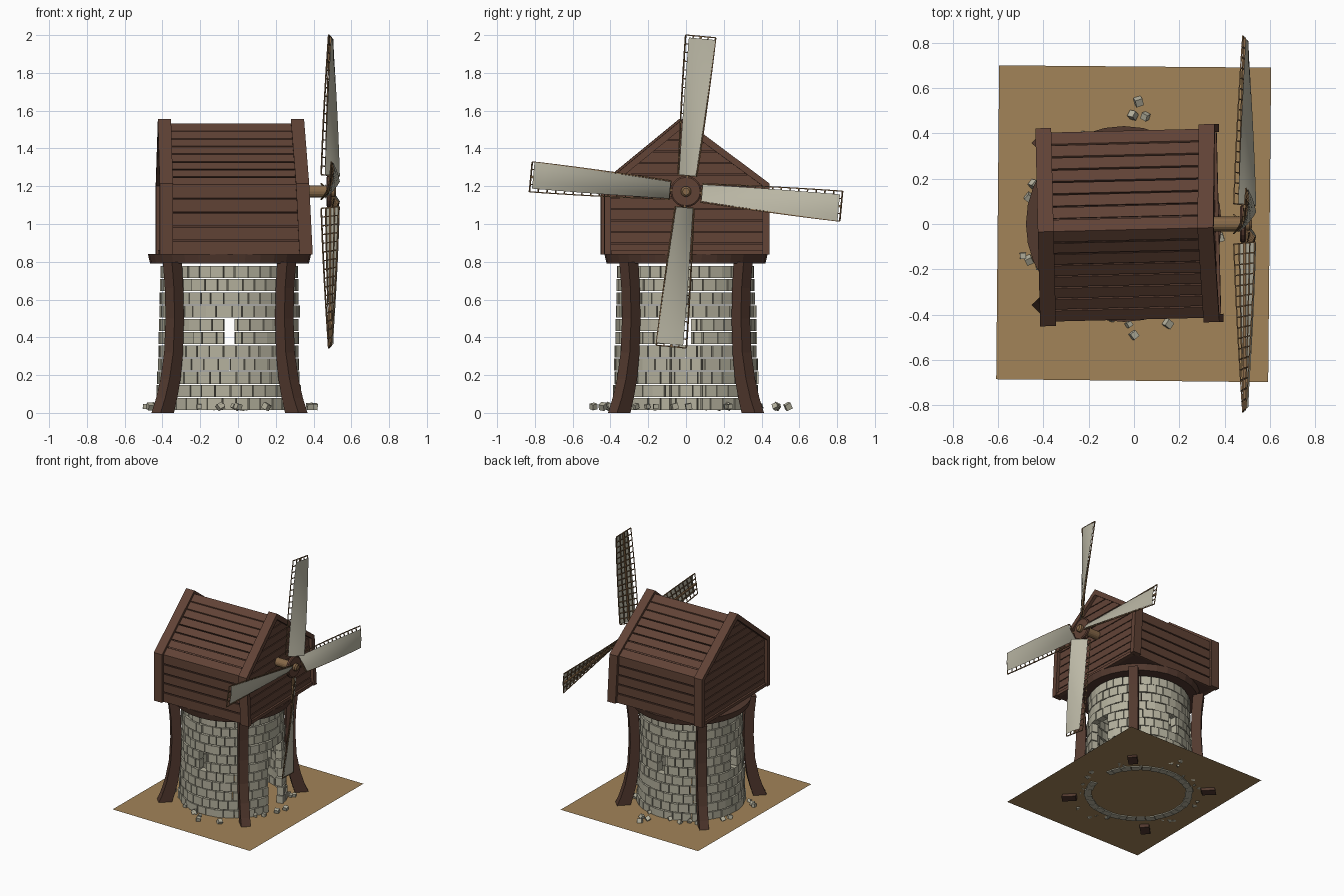
import bpy, bmesh, math, random
from mathutils import Vector, Matrix

if "Cube" in bpy.data.objects:
    bpy.data.objects.remove(bpy.data.objects["Cube"])
random.seed(4)

def mat(name, r, g, b):
    m = bpy.data.materials.new(name)
    m.diffuse_color = (r, g, b, 1)
    m.use_nodes = True
    m.node_tree.nodes["Principled BSDF"].inputs["Base Color"].default_value = m.diffuse_color
    return m

WOOD = mat("brown wood", 0.118, 0.055, 0.036)
DARK = mat("dark brown wood", 0.085, 0.041, 0.028)
STONE = mat("pale stone", 0.46, 0.44, 0.34)
SAIL = mat("sail cloth", 0.50, 0.48, 0.38)
TAN = mat("tan wood", 0.24, 0.14, 0.065)
EARTH = mat("sandy earth", 0.36, 0.23, 0.098)

def finish(bm, name, material, smooth=False):
    bmesh.ops.recalc_face_normals(bm, faces=bm.faces)
    for f in bm.faces:
        f.smooth = smooth
    me = bpy.data.meshes.new(name)
    bm.to_mesh(me)
    bm.free()
    me.materials.append(material)
    ob = bpy.data.objects.new(name, me)
    bpy.context.collection.objects.link(ob)
    return ob

def loft(bm, rings):
    """Closed solid through a list of equal-length point rings."""
    vs = [[bm.verts.new(p) for p in ring] for ring in rings]
    n = len(vs[0])
    for a, b in zip(vs, vs[1:]):
        for i in range(n):
            bm.faces.new((a[i], a[(i + 1) % n], b[(i + 1) % n], b[i]))
    bm.faces.new(vs[0][::-1])
    bm.faces.new(vs[-1])

def bar(bm, p, q, w):
    """Square bar between two points."""
    p, q = Vector(p), Vector(q)
    rot = (q - p).to_track_quat('Z', 'Y')
    sq = [rot @ Vector((x * w / 2, y * w / 2, 0)) for x, y in ((-1, -1), (1, -1), (1, 1), (-1, 1))]
    loft(bm, [[p + s for s in sq], [q + s for s in sq]])

def disc(bm, c, axis, stations, n=24):
    """Turned solid: stations are (distance along axis, radius)."""
    rot = Vector(axis).to_track_quat('Z', 'Y')
    loft(bm, [[Vector(c) + rot @ Vector((r * math.cos(i * math.tau / n), r * math.sin(i * math.tau / n), d))
               for i in range(n)] for d, r in stations])

CX = -0.045  # tower axis

# ground sheet
bm = bmesh.new()
bm.faces.new([bm.verts.new(p) for p in ((-0.608, -0.685, 0.022), (0.592, -0.698, 0.022),
                                       (0.605, 0.69, 0.022), (-0.595, 0.70, 0.022))])
finish(bm, "ground_sheet", EARTH)

# stone tower: brick courses with a doorway (+x) and three windows
bm = bmesh.new()
openings = [(0, 0.23, 0, 6)] + [(a * math.pi / 2, 0.085, 5, 6) for a in (1, 2, 3)]
N, H = 34, 0.07
step = math.tau / N
for k in range(11):
    z0, z1 = 0.014 + k * H, 0.014 + (k + 1) * H - 0.006
    start = (k % 2) * step / 2 + random.uniform(-0.02, 0.02)
    cuts = [start + i * step + random.uniform(-0.025, 0.025) for i in range(N)]
    cuts.append(cuts[0] + math.tau)
    for a0, a1 in zip(cuts, cuts[1:]):
        a0, a1 = a0 + 0.006, a1 - 0.006
        for c, hw, k0, k1 in openings:
            if k0 <= k <= k1:
                mid = (a0 + a1) / 2
                c += math.tau * round((mid - c) / math.tau)
                if a1 > c - hw and a0 < c + hw:
                    if mid < c:
                        a1 = c - hw
                    else:
                        a0 = c + hw
        if a1 - a0 < 0.03:
            continue
        R = 0.386 - 0.024 * k / 10 + random.uniform(-0.005, 0.005)
        loft(bm, [[(CX + r * math.cos(a), r * math.sin(a), z)
                   for r, a in ((R - 0.05, a0), (R, a0), (R, a1), (R - 0.05, a1))] for z in (z0, z1)])
finish(bm, "stone_tower", STONE)

# loose rubble round the base
bm = bmesh.new()
spots = [(0.02, 0.54), (-0.005, 0.48), (0.05, 0.475), (-0.49, -0.14), (0.0, -0.49), (0.15, -0.44), (0.38, -0.06)]
for i in range(20):
    a, r = random.uniform(0, math.tau), random.uniform(0.39, 0.45)
    spots.append((CX + r * math.cos(a), r * math.sin(a)))
for x, y in spots:
    s = random.uniform(0.022, 0.034)
    rot = Matrix.Rotation(random.uniform(0, 3), 4, Vector((random.random(), random.random(), 1)))
    bmesh.ops.create_cube(bm, size=s, matrix=Matrix.Translation((x, y, 0.034)) @ rot)
finish(bm, "rubble", STONE)

# four flared corner posts
bm = bmesh.new()
for k in range(4):
    rot = Matrix.Rotation(math.pi / 4 + k * math.pi / 2, 3, 'Z')
    loft(bm, [[Vector((CX, 0, z)) + rot @ Vector((r, t, 0))
               for r, t in ((ri, -0.034), (ro, -0.034), (ro, 0.034), (ri, 0.034))]
              for z, ri, ro in ((0.0, 0.45, 0.55), (0.08, 0.425, 0.515), (0.18, 0.40, 0.483),
                                (0.32, 0.382, 0.455), (0.5, 0.375, 0.445), (0.66, 0.38, 0.45), (0.80, 0.39, 0.465))])
finish(bm, "corner_posts", DARK)

# round platform on top of the tower
bm = bmesh.new()
disc(bm, (CX, 0, 0.79), (0, 0, 1), ((0, 0.42), (0.05, 0.432)), 32)
finish(bm, "platform", DARK)

# cap house: slightly turned, front gable leaning in
def place(x, y, z):
    if x > 0:
        x -= 0.035 * (z - 0.84) / 0.7
    a = math.radians(1.4)
    return Vector((-0.02 + x * math.cos(a) - y * math.sin(a), -0.005 + x * math.sin(a) + y * math.cos(a), z))

def pentagon(d):
    return [(-0.437 + d, 0.838), (-0.437 + d, 1.215 - d * 0.35), (-0.02, 1.557 - d * 1.28),
            (0.437 - d, 1.215 - d * 0.35), (0.437 - d, 0.838)]

def prism(bm, poly, x0, x1):
    loft(bm, [[place(x, y, z) for y, z in poly] for x in (x0, x1)])

bm = bmesh.new()
prism(bm, pentagon(0.034), -0.365, 0.365)
finish(bm, "house_shell", DARK)

# side wall and roof planks
bm = bmesh.new()
inner, outer = pentagon(0.034), pentagon(0.02)
for s, rows in enumerate((5, 8, 8, 5)):
    ia, ib, oa, ob = (Vector(p) for p in (inner[s], inner[s + 1], outer[s], outer[s + 1]))
    for i in range(rows):
        g = 0.06
        t0, t1 = (i + (g if i else 0)) / rows, (i + 1 - (g if i < rows - 1 else 0)) / rows
        prism(bm, [ia.lerp(ib, t0), ia.lerp(ib, t1), oa.lerp(ob, t1), oa.lerp(ob, t0)], -0.372, 0.372)
finish(bm, "wall_and_roof_planks", WOOD)

# gable planks at both ends
bm = bmesh.new()
eave, apex = inner[1][1], inner[2][1]
def side(z, e):
    return e if z <= eave else e + (-0.02 - e) * (z - eave) / (apex - eave)
rows = 11
for i in range(rows):
    z0 = 0.84 + (apex - 0.845) * i / rows
    z1 = 0.84 + (apex - 0.845) * (i + 1) / rows - 0.006
    zs = [z0] + ([eave] if z0 < eave < z1 else []) + [z1]
    poly = [(side(z, inner[0][0]), z) for z in zs] + [(side(z, inner[4][0]), z) for z in zs[::-1]]
    for x0, x1 in ((-0.38, -0.36), (0.36, 0.38)):
        prism(bm, poly, x0, x1)
finish(bm, "gable_planks", WOOD)

# heavy trim frames round both gables, with sill beams
bm = bmesh.new()
out, inn = pentagon(0.0), pentagon(0.036)
for x0, x1 in ((-0.405, -0.335), (0.335, 0.405)):
    for s in range(4):
        prism(bm, [out[s], out[s + 1], inn[s + 1], inn[s]], x0, x1)
for x0, x1 in ((-0.395, -0.36), (0.36, 0.395)):
    prism(bm, [(-0.4, 0.838), (0.4, 0.838), (0.4, 0.862), (-0.4, 0.862)], x0, x1)
finish(bm, "gable_trim", WOOD)

# drive shaft and hub
HUB = Vector((0.487, 0, 1.172))
bm = bmesh.new()
disc(bm, (0.28, 0, 1.172), (1, 0, 0), ((0, 0.032), (0.19, 0.032)), 16)
disc(bm, (0.47, 0, 1.172), (1, 0, 0), ((0, 0.028), (0.04, 0.028), (0.05, 0.018)), 16)
finish(bm, "drive_shaft", TAN)
bm = bmesh.new()
disc(bm, (0.468, 0, 1.172), (1, 0, 0), ((0, 0.075), (0.006, 0.083), (0.02, 0.083), (0.026, 0.075)), 20)
finish(bm, "hub_disc", WOOD)

# four twisted sails: lattice frame behind, cloth in front
R0, R1 = 0.085, 0.825
def sail_point(phi, r, t, off=0.0):
    f = max(0, (r - R0) / (R1 - R0))
    p = math.radians(43 - 38 * f)
    rad = Vector((0, math.sin(phi), math.cos(phi)))
    tan = Vector((0, math.cos(phi), -math.sin(phi)))
    t *= 0.068 + 0.012 * f
    return (HUB + rad * r + tan * (t * math.cos(p) - off * math.sin(p))
            + Vector((t * math.sin(p) + off * math.cos(p), 0, 0)))

frame, cloth = bmesh.new(), bmesh.new()
for k in range(4):
    phi = math.radians(5.4) + k * math.pi / 2
    bar(frame, sail_point(phi, 0, 0), sail_point(phi, R1, 0), 0.013)
    rungs = [R0 + (R1 - R0) * i / 16 for i in range(17)]
    for r in rungs:
        bar(frame, sail_point(phi, r, -1), sail_point(phi, r, 1), 0.006)
    for t in (-1, -0.5, 0.5, 1):
        for a, b in zip(rungs, rungs[1:]):
            bar(frame, sail_point(phi, a, t), sail_point(phi, b, t), 0.006)
    grid = []
    for i in range(13):
        r = R0 + (R1 - 0.012 - R0) * i / 12
        grid.append([cloth.verts.new(sail_point(phi, r, t, 0.008 + 0.008 * (1 - t * t)))
                     for t in (-0.76, -0.3, 0.15, 0.6, 1.0)])
    for a, b in zip(grid, grid[1:]):
        for j in range(4):
            cloth.faces.new((a[j], a[j + 1], b[j + 1], b[j]))
finish(frame, "sail_frames", TAN)
finish(cloth, "sail_cloth", SAIL, True)
